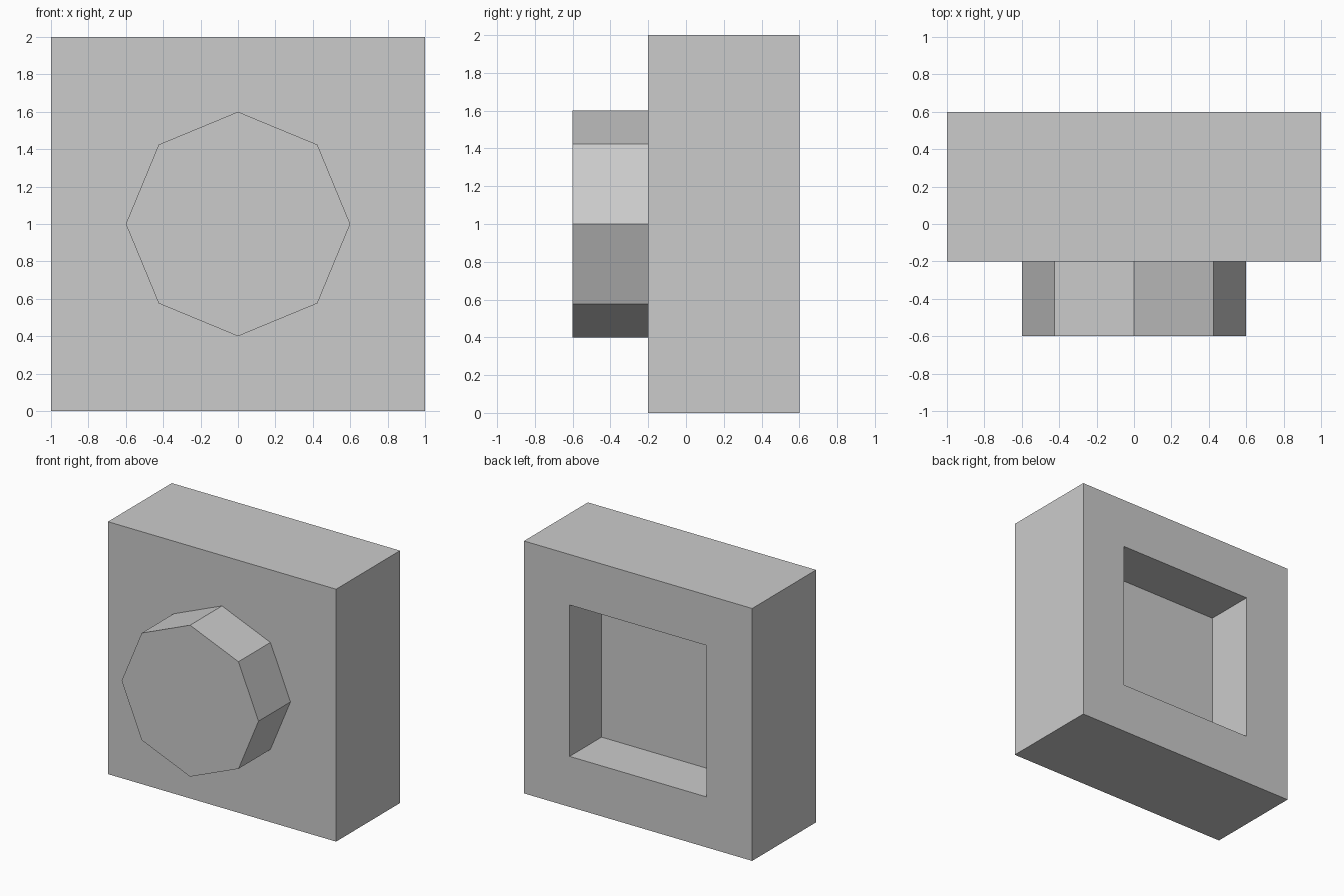
import bpy
import bmesh
from math import radians
from mathutils import Matrix, Vector

default = bpy.data.objects.get("Cube")
if default:
    bpy.data.objects.remove(default, do_unlink=True)

# Single grey finish
grey = bpy.data.materials.new("light_grey")
grey.use_nodes = True
colour = (0.6, 0.6, 0.6, 1)
grey.diffuse_color = colour
grey.node_tree.nodes["Principled BSDF"].inputs["Base Color"].default_value = colour


def add_part(name, bm):
    bmesh.ops.recalc_face_normals(bm, faces=bm.faces)
    mesh = bpy.data.meshes.new(name)
    bm.to_mesh(mesh)
    bm.free()
    mesh.materials.append(grey)
    obj = bpy.data.objects.new(name, mesh)
    bpy.context.collection.objects.link(obj)
    return obj


# Block: a box with a square pocket sunk into its back
bm = bmesh.new()
bmesh.ops.create_cube(bm, size=1, matrix=Matrix.Translation((0, 0.2, 1)) @ Matrix.Diagonal((2, 0.8, 2, 1)))
back = max(bm.faces, key=lambda f: f.calc_center_median().y)
bmesh.ops.inset_region(bm, faces=[back], thickness=0.4, use_even_offset=True)
floor = bmesh.ops.extrude_discrete_faces(bm, faces=[back])["faces"][0]
bmesh.ops.translate(bm, verts=floor.verts, vec=Vector((0, -0.4, 0)))
add_part("block", bm)

# Stud: an eight-sided prism on the front, seated slightly into the block
front, seat = -0.6, -0.15
bm = bmesh.new()
bmesh.ops.create_cone(
    bm, cap_ends=True, segments=8, radius1=0.6, radius2=0.6, depth=seat - front,
    matrix=Matrix.Translation((0, (front + seat) / 2, 1)) @ Matrix.Rotation(radians(90), 4, "X"))
add_part("front_stud", bm)
